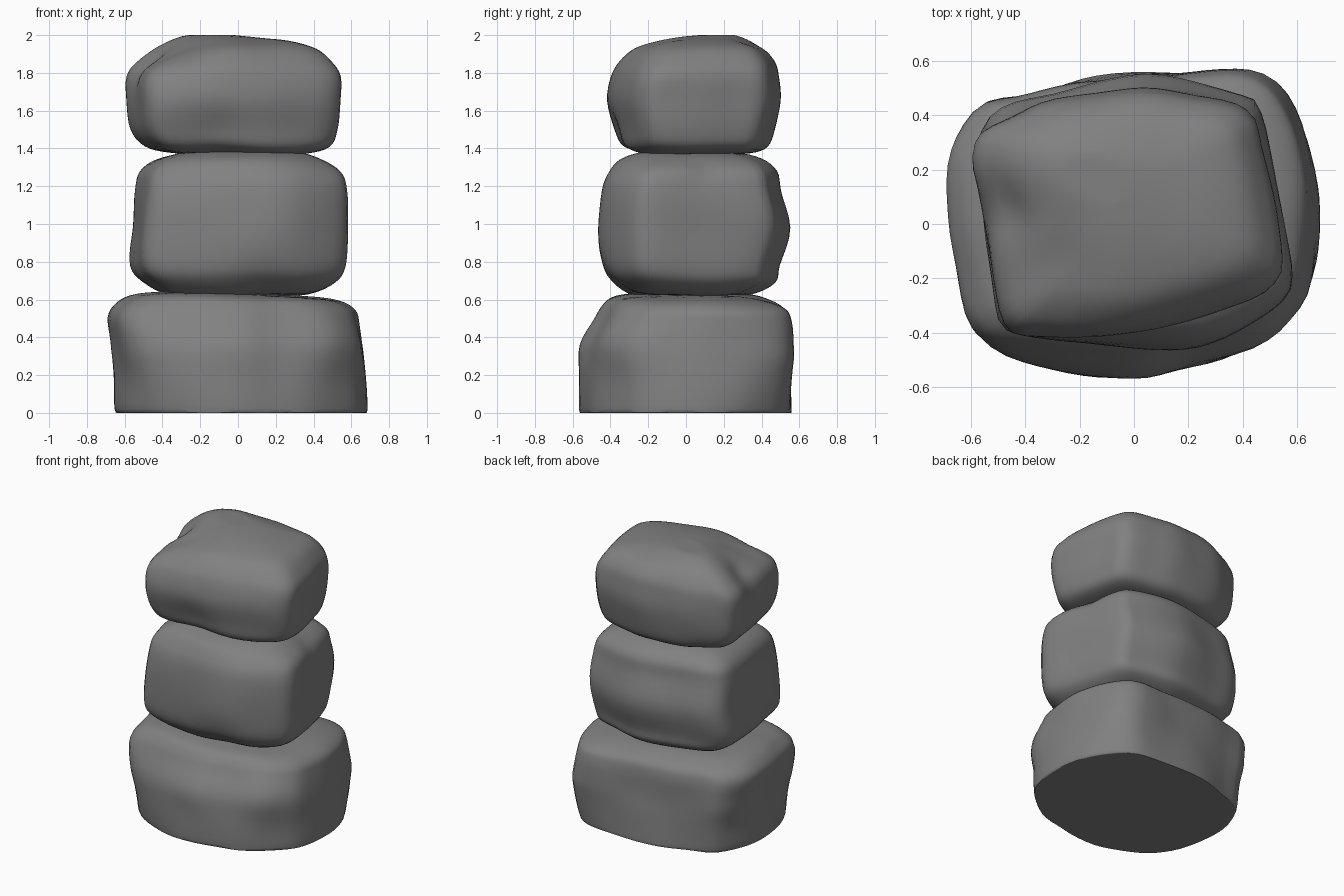
import bpy, bmesh, math
from mathutils import Vector, noise

if "Cube" in bpy.data.objects:
    bpy.data.objects.remove(bpy.data.objects["Cube"])

SEG = 72    # points around each stone
SUB = 4     # in-between rings per profile step

# Dark grey rock
rock = bpy.data.materials.new("dark_rock")
rock.diffuse_color = (0.22, 0.22, 0.22, 1)
rock.use_nodes = True
rock.node_tree.nodes["Principled BSDF"].inputs["Base Color"].default_value = rock.diffuse_color


def spline(pts, i, t, closed):
    """Catmull-Rom interpolation over tuples."""
    n = len(pts)
    ix = [(i + k) % n if closed else min(max(i + k, 0), n - 1) for k in (-1, 0, 1, 2)]
    a, b, c, d = (pts[k] for k in ix)
    return [0.5 * (2*q + (r-p)*t + (2*p-5*q+4*r-s)*t*t + (3*q-p-3*r+s)*t**3)
            for p, q, r, s in zip(a, b, c, d)]


def unit_outline(pts):
    """Evenly spaced smooth outline, scaled to -1..1 on both axes."""
    dense = [Vector(spline(pts, i, k / 20, True)) for i in range(len(pts)) for k in range(20)]
    lens = [(dense[(i + 1) % len(dense)] - p).length for i, p in enumerate(dense)]
    step, run, nxt, out = sum(lens) / SEG, 0.0, 0.0, []
    for p, l in zip(dense, lens):
        if run >= nxt - 1e-6 and len(out) < SEG:
            out.append(p)
            nxt += step
        run += l
    lo = [min(p[k] for p in out) for k in (0, 1)]
    hi = [max(p[k] for p in out) for k in (0, 1)]
    return [Vector([2 * (p[k] - lo[k]) / (hi[k] - lo[k]) - 1 for k in (0, 1)]) for p in out]


def stone(name, outline, profile, dents=(), flat_base=False, tilt=0.0):
    """Loft the outline through rings of (z, xmin, xmax, ymin, ymax)."""
    uv = unit_outline(outline)
    rings = [spline(profile, i, k / SUB, False)
             for i in range(len(profile) - 1) for k in range(SUB)] + [list(profile[-1])]
    widest = max(r[2] - r[1] for r in rings)
    z0, z1 = profile[0][0], profile[-1][0]
    centre = Vector((0, 0.03, (z0 + z1) / 2))
    bm = bmesh.new()
    loops = []
    for z, xa, xb, ya, yb in rings:
        # corners round off towards the ends and the flat underside
        soft = min(0.8, 1.1 * (1 - (xb - xa) / widest))
        if flat_base:
            soft = max(soft, 0.5 * max(0, 1 - z / 0.3))
        loop = []
        for q in uv:
            u, v = q.lerp(q.normalized(), soft)
            p = Vector(((xa+xb)/2 + u*(xb-xa)/2, (ya+yb)/2 + v*(yb-ya)/2, z))
            # local hollows, bumps and a little unevenness
            for pos, rad, depth in dents:
                d = (p - Vector(pos)).length / rad
                p += (centre - p).normalized() * depth * math.exp(-d * d * 2)
            p += (p - centre).normalized() * 0.012 * noise.noise(p * 3.5)
            p.z += tilt * p.x * (z - z0) / (z1 - z0)
            p.z = min(p.z, 2.0)
            if flat_base:
                p.z = 0 if z < 0.001 else max(p.z, 0)
            loop.append(bm.verts.new(p))
        loops.append(loop)
    for a, b in zip(loops, loops[1:]):
        for i in range(SEG):
            j = (i + 1) % SEG
            bm.faces.new((a[i], a[j], b[j], b[i]))
    # close both ends
    bm.faces.new(loops[0][::-1])
    bm.faces.new(loops[-1])
    bmesh.ops.recalc_face_normals(bm, faces=bm.faces)
    me = bpy.data.meshes.new(name)
    bm.to_mesh(me)
    bm.free()
    me.materials.append(rock)
    ob = bpy.data.objects.new(name, me)
    bpy.context.collection.objects.link(ob)
    bpy.ops.object.select_all(action='DESELECT')
    bpy.context.view_layer.objects.active = ob
    ob.select_set(True)
    bpy.ops.object.shade_smooth_by_angle(angle=math.radians(50))
    return ob


# Wide bottom stone with a flat underside
stone("bottom_stone",
      [(-.69, .15), (-.65, .35), (-.57, .46), (-.4, .485), (-.17, .54), (.1, .56), (.46, .575),
       (.62, .4), (.68, .1), (.66, -.2), (.57, -.34), (.42, -.45), (.2, -.52), (0, -.57),
       (-.35, -.53), (-.57, -.42), (-.67, -.15)],
      [(0, -.63, .67, -.55, .57), (.02, -.655, .685, -.565, .575), (.2, -.655, .675, -.57, .575),
       (.36, -.67, .665, -.56, .57), (.49, -.69, .645, -.49, .56), (.56, -.65, .62, -.45, .53),
       (.605, -.57, .54, -.4, .43), (.625, -.42, .4, -.3, .32), (.63, -.2, .2, -.15, .15),
       (.63, -.02, .02, -.02, .02)],
      [((.5, -.38, .45), .25, -.04), ((-.55, -.38, .5), .2, -.025), ((-.58, .42, .5), .2, .02)],
      flat_base=True, tilt=-0.03)

# Tall middle stone
stone("middle_stone",
      [(-.57, .3), (-.5, .42), (-.3, .48), (.05, .545), (.38, .48), (.47, .41), (.53, .12),
       (.585, -.18), (.52, -.31), (.3, -.43), (.1, -.465), (-.2, -.435), (-.44, -.4),
       (-.5, -.33), (-.54, -.05)],
      [(.62, -.02, .02, -.02, .02), (.62, -.22, .22, -.2, .18), (.63, -.38, .4, -.31, .34),
       (.69, -.5, .52, -.4, .47), (.78, -.57, .57, -.45, .495), (.98, -.565, .58, -.467, .55),
       (1.18, -.545, .58, -.45, .505), (1.28, -.52, .55, -.41, .48), (1.345, -.44, .44, -.35, .4),
       (1.38, -.3, .31, -.24, .27), (1.39, -.15, .15, -.12, .13), (1.39, -.02, .02, -.02, .02)],
      [((.15, -.42, .7), .25, .03), ((.5, .1, 1.3), .15, .02)])

# Domed top stone with a hollow in its left shoulder
stone("top_stone",
      [(-.59, .25), (-.56, .34), (-.45, .4), (-.3, .46), (0, .5), (.2, .48), (.42, .42),
       (.48, .27), (.55, -.1), (.51, -.23), (.35, -.31), (0, -.4), (-.38, -.41), (-.47, -.375),
       (-.51, -.28), (-.55, -.05), (-.58, .15)],
      [(1.37, -.02, .02, -.02, .02), (1.37, -.22, .22, -.16, .2), (1.375, -.38, .37, -.27, .34),
       (1.41, -.5, .49, -.35, .43), (1.5, -.57, .53, -.385, .47), (1.65, -.59, .545, -.42, .5),
       (1.78, -.59, .545, -.395, .49), (1.86, -.54, .5, -.35, .47), (1.93, -.44, .42, -.27, .41),
       (1.97, -.29, .28, -.15, .31), (1.99, -.16, .12, -.02, .22), (1.995, -.04, .0, .08, .12)],
      [((-.46, .06, 1.82), .19, .08), ((-.1, -.38, 1.47), .28, .03),
       ((-.38, -.22, 1.92), .25, .05), ((-.25, .24, 1.94), .22, -.04)])
